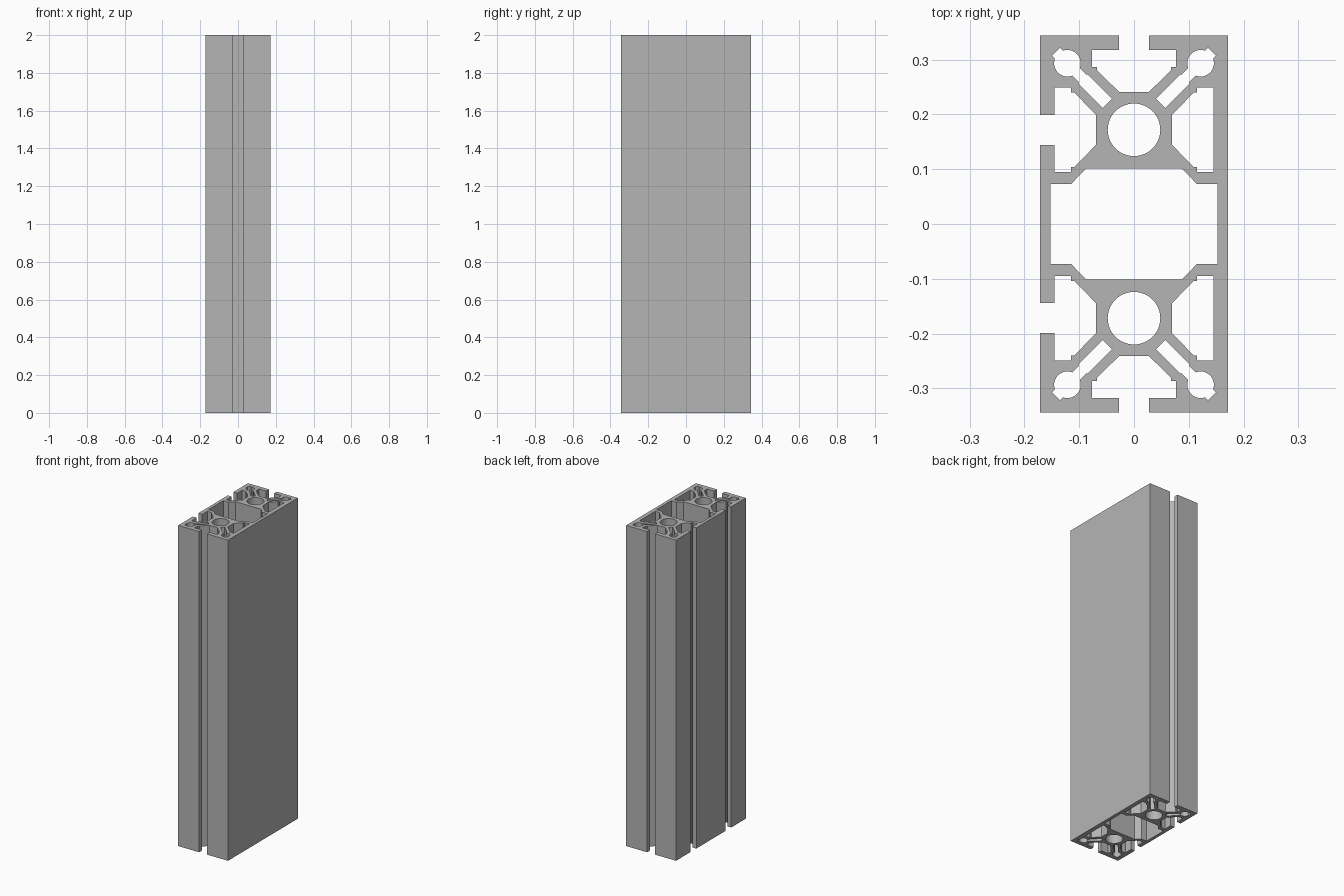
import bpy
import bmesh
from math import sin, cos, pi, asin, sqrt

cube = bpy.data.objects.get("Cube")
if cube:
    bpy.data.objects.remove(cube, do_unlink=True)

HALF_X, HALF_Y, LENGTH = 0.172, 0.344, 2.0
CELL = 0.172                      # distance of each square cell's centre from the middle

# Half of a T-slot: (distance from cell centre, half width), outside to inside
T_SLOT = [(HALF_X, 0.0275), (0.1455, 0.0275), (0.1455, 0.077), (0.115, 0.077),
          (0.115, 0.068), (0.109, 0.068), (0.0695, 0.0275)]


def place(points, angle, cy):
    """Turn points about a cell centre, then move them to that cell."""
    c, s = cos(angle), sin(angle)
    return [(x * c - y * s, x * s + y * c + cy) for x, y in points]


def mirrored(half):
    """Complete a half outline across its own axis."""
    return [(d, -w) for d, w in half] + [(d, w) for d, w in reversed(half)]


def circle(radius, cy, count=48):
    return [(radius * cos(2 * pi * i / count), cy + radius * sin(2 * pi * i / count))
            for i in range(count)]


def corner_channel():
    """Half of the diagonal channel: narrow slit, round bore and outer notch."""
    centre, radius, slit, notch = CELL, 0.0243, 0.0097, 0.0105
    start, end = pi - asin(slit / radius), asin(notch / radius)
    arc = [(centre + radius * cos(a), radius * sin(a))
           for a in (start + (end - start) * i / 16 for i in range(17))]
    return [(0.0686, 0.012), (0.132, 0.012), (0.132, slit)] + arc + [(0.2018, notch)]


# Outer outline with four open slots, counter-clockwise
slot = mirrored(T_SLOT)
outline = [(-HALF_X, -HALF_Y)] + place(slot, -pi / 2, -CELL)
outline += [(HALF_X, -HALF_Y), (HALF_X, HALF_Y)] + place(slot, pi / 2, CELL)
outline += [(-HALF_X, HALF_Y)] + place(slot, pi, CELL) + place(slot, pi, -CELL)
loops = [outline]

# Middle chamber
chamber = [(0.0875, 0.101), (0.115, 0.073), (0.1525, 0.073)]
right_side = chamber + [(x, -y) for x, y in reversed(chamber)]
loops.append(right_side + [(-x, -y) for x, y in right_side])

# Each cell: round bore, closed side pocket and two corner channels
for side in (-1, 1):
    cy = side * CELL
    loops.append(circle(0.048, cy))
    loops.append(place(mirrored(T_SLOT[2:]), 0, cy))
    for angle in (pi / 4, 3 * pi / 4):
        loops.append(place(mirrored(corner_channel()), side * angle, cy))

# Fill the section and extrude it
bm = bmesh.new()
edges = []
for loop in loops:
    verts = [bm.verts.new((x, y, 0)) for x, y in loop]
    edges += [bm.edges.new((v, verts[i - 1])) for i, v in enumerate(verts)]
bmesh.ops.triangle_fill(bm, use_beauty=True, use_dissolve=False, edges=edges)
result = bmesh.ops.extrude_face_region(bm, geom=bm.faces[:], use_keep_orig=True)
top = [g for g in result["geom"] if isinstance(g, bmesh.types.BMVert)]
bmesh.ops.translate(bm, verts=top, vec=(0, 0, LENGTH))
bmesh.ops.recalc_face_normals(bm, faces=bm.faces[:])

mesh = bpy.data.meshes.new("slotted_profile")
bm.to_mesh(mesh)
bm.free()
profile = bpy.data.objects.new("slotted_profile", mesh)
bpy.context.collection.objects.link(profile)

# Plain aluminium grey
grey = bpy.data.materials.new("aluminium_grey")
grey.use_nodes = True
colour = (0.46, 0.46, 0.46, 1)
grey.diffuse_color = colour
grey.node_tree.nodes["Principled BSDF"].inputs["Base Color"].default_value = colour
mesh.materials.append(grey)

# Smooth bores, sharp corners
bpy.ops.object.select_all(action="DESELECT")
profile.select_set(True)
bpy.context.view_layer.objects.active = profile
bpy.ops.object.shade_smooth_by_angle(angle=pi / 6)
